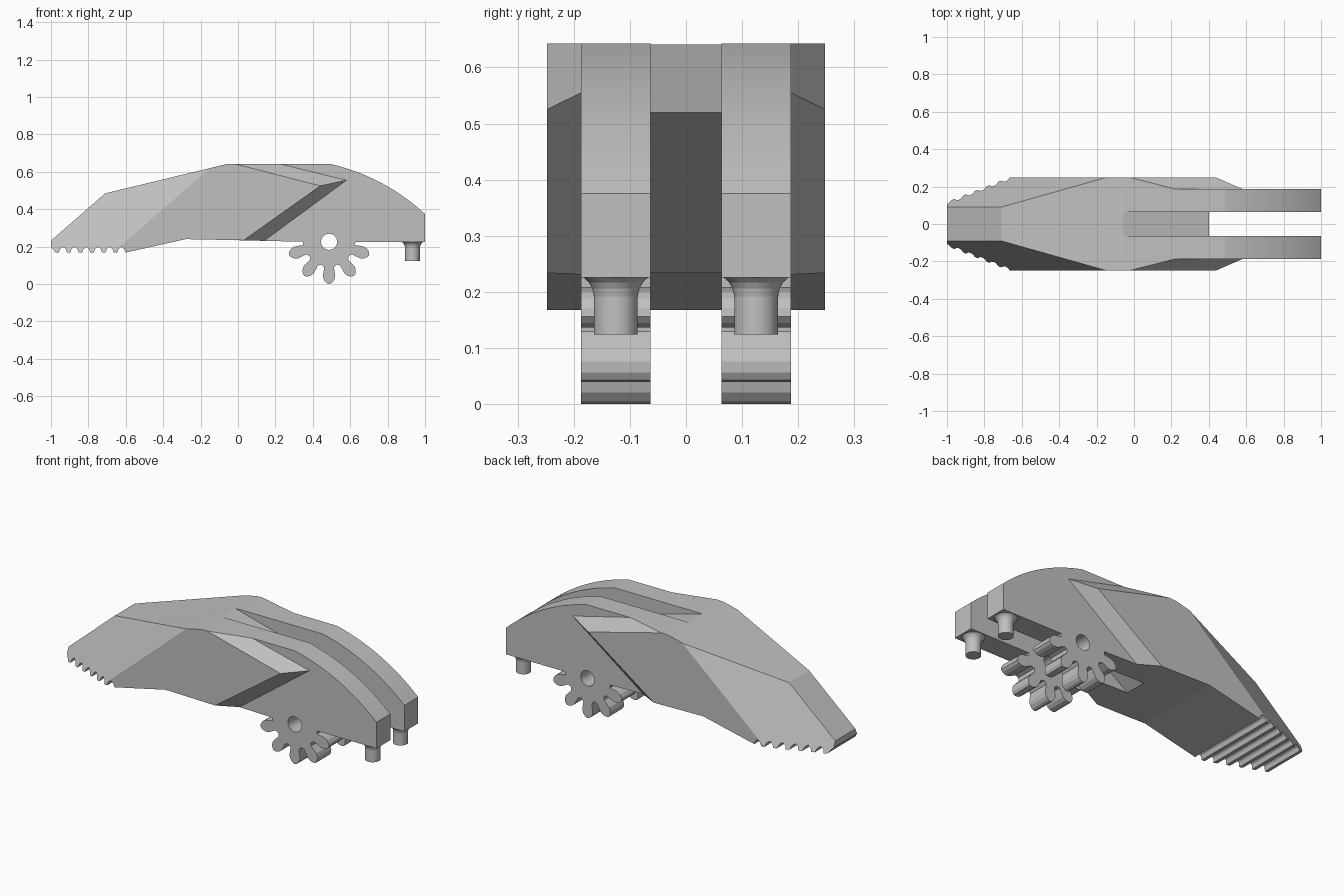
import bpy, bmesh, math
from mathutils import Vector

cube = bpy.data.objects.get("Cube")
if cube:
    bpy.data.objects.remove(cube, do_unlink=True)

grey = bpy.data.materials.new("light_grey")
grey.use_nodes = True
colour = (0.53, 0.53, 0.53, 1)
grey.diffuse_color = colour
grey.node_tree.nodes["Principled BSDF"].inputs["Base Color"].default_value = colour

CORE, ARM, SIDE = 0.063, 0.187, 0.248    # half widths of the three layers
FLOOR = 0.226
CREST = [(-0.06, 0.641), (-0.03, 0.643)]
BELLY = (-0.03, 0.235)


def finish(bm, name):
    """Turn a bmesh into an object, smooth only across shallow curve steps."""
    bmesh.ops.recalc_face_normals(bm, faces=bm.faces)
    for f in bm.faces:
        f.smooth = True
    for e in bm.edges:
        e.smooth = e.is_manifold and e.calc_face_angle(0) < math.radians(8)
    mesh = bpy.data.meshes.new(name)
    bm.to_mesh(mesh)
    bm.free()
    mesh.materials.append(grey)
    obj = bpy.data.objects.new(name, mesh)
    bpy.context.collection.objects.link(obj)
    return obj


def loft(loops_a, y_a, loops_b, y_b):
    """Solid between two xz profiles; any further loops are holes."""
    bm = bmesh.new()
    rims = ([], [])
    for pa, pb in zip(loops_a, loops_b):
        a = [bm.verts.new((x, y_a, z)) for x, z in pa]
        b = [bm.verts.new((x, y_b, z)) for x, z in pb]
        for i in range(len(a)):
            j = (i + 1) % len(a)
            bm.faces.new((a[i], a[j], b[j], b[i]))
            rims[0].append(bm.edges.get((a[i], a[j])))
            rims[1].append(bm.edges.get((b[i], b[j])))
    for rim in rims:
        bmesh.ops.triangle_fill(bm, edges=rim, use_beauty=True, normal=(0, -1, 0))
    return bm


def polar(cx, cz, r, a):
    return (cx + r * math.cos(a), cz + r * math.sin(a))


# Head: wide wedge with a toothed lower lip
head = [(-1, 0.2), (-1, 0.232), (-0.71, 0.485), (-0.12, 0.627), (-0.09, 0.635),
        CREST[0], BELLY, (-0.28, 0.24), (-0.593, 0.17)]
pitch = 0.0625
for i in range(6):
    tip = -0.593 - i * pitch
    head += [(tip - dx, z) for dx, z in
             ((0.009, 0.168), (0.016, 0.188), (0.031, 0.199), (0.046, 0.188), (0.053, 0.168))]
head.append((-0.975, 0.168))
bm = loft([head], -SIDE, [head], SIDE)

# Slanted cheeks cut on both sides of the nose
for s in (-1, 1):
    p1, p2, p3 = (Vector(p) for p in ((-0.15, s * SIDE, 0.62), (-0.71, s * 0.09, 0.485),
                                      (-1, s * 0.09, 0.232)))
    n = (p2 - p1).cross(p3 - p2).normalized()
    if n.y * s < 0:
        n.negate()
    bmesh.ops.bisect_plane(bm, geom=bm.verts[:] + bm.edges[:] + bm.faces[:],
                           dist=1e-5, plane_co=p1, plane_no=n, clear_outer=True)
    bmesh.ops.holes_fill(bm, edges=[e for e in bm.edges if e.is_boundary], sides=0)
finish(bm, "head")

# Core ramp between the arms
core = CREST[:1] + [(0.4, 0.52), (-0.01, 0.234), BELLY]
finish(loft([core], -CORE, [core], CORE), "core_ramp")

# Arm profile: curved back, flat floor, half gear below, round axle hole
GX = 0.487
arm = list(CREST)
for i in range(15):
    a = math.radians(77.3 - 30 * i / 14)
    arm.append(polar(0.246, -0.44, 1.11, a))
arm += [(1, 0.375), (1, FLOOR), (GX + 0.14, FLOOR)]
tooth = [(0.138, 0.026), (0.155, 0.029), (0.185, 0.033), (0.205, 0.027), (0.22, 0.014), (0.226, 0)]
flanks = [(r, -w) for r, w in tooth] + [(r, w) for r, w in reversed(tooth[:-1])]
for k in range(5):
    a = math.radians(-18 - 36 * k)
    u, v = Vector((math.cos(a), math.sin(a))), Vector((math.sin(a), -math.cos(a)))
    for r, w in flanks:
        p = u * r + v * w
        arm.append((GX + p.x, FLOOR + p.y))
    if k < 4:
        arm.append(polar(GX, FLOOR, 0.128, a - math.radians(18)))
arm += [(GX - 0.14, FLOOR), BELLY]
hole = [polar(GX, FLOOR, 0.043, math.tau * i / 48) for i in range(48)]

# Wing profiles: inner edge reaches further forward than the outer edge
wing_in = CREST + [(0.22, 0.643), (0.58, 0.555), (0.14, 0.231), BELLY]
wing_out = CREST + [(-0.02, 0.643), (0.44, 0.525), (0.03, 0.234), BELLY]

# Pin outline: radius and height, flared where it meets the arm
pin = [(0.039, 0.124), (0.039, 0.192), (0.042, 0.206), (0.048, 0.217), (0.06, 0.228)]


def make_pin(y, name):
    bm = bmesh.new()
    rings = []
    for r, z in pin:
        rings.append([bm.verts.new((*polar(0.933, y, r, math.tau * i / 48), z)) for i in range(48)])
    for lo, hi in zip(rings, rings[1:]):
        for i in range(48):
            j = (i + 1) % 48
            bm.faces.new((lo[i], lo[j], hi[j], hi[i]))
    bm.faces.new(rings[0])
    bm.faces.new(rings[-1])
    finish(bm, name)


for s, side in ((-1, "front"), (1, "back")):
    finish(loft([arm, hole], s * CORE, [arm, hole], s * ARM), side + "_arm")
    finish(loft([wing_in], s * ARM, [wing_out], s * SIDE), side + "_wing")
    make_pin(s * (CORE + ARM) / 2, side + "_pin")
